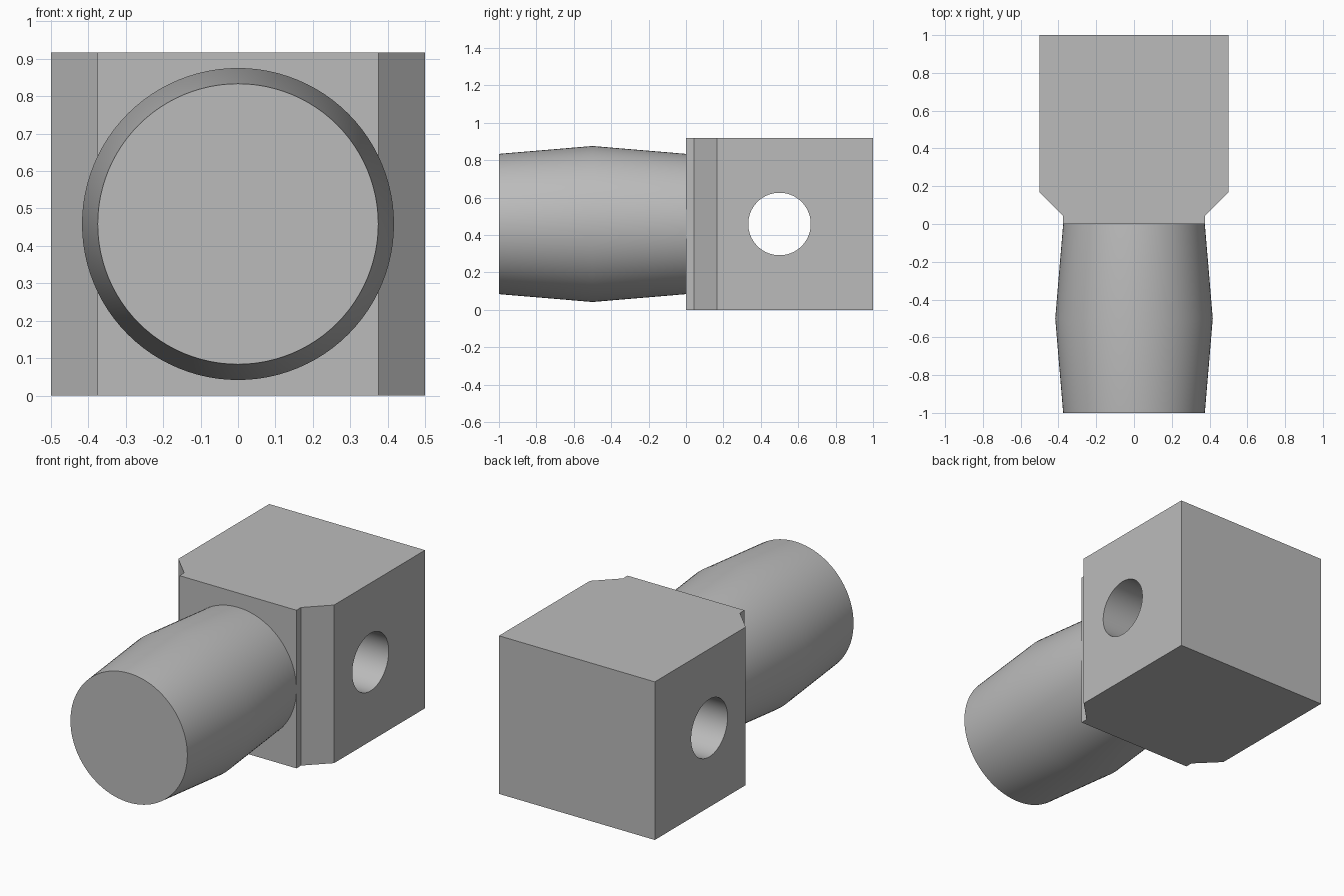
import bpy
import bmesh
import math
from mathutils import Matrix, Vector

HEIGHT = 0.917
MID = HEIGHT / 2
SEGMENTS = 96

if "Cube" in bpy.data.objects:
    bpy.data.objects.remove(bpy.data.objects["Cube"], do_unlink=True)

# One plain grey for the whole fitting
grey = bpy.data.materials.new("plain grey")
grey.use_nodes = True
colour = (0.5, 0.5, 0.5, 1)
grey.diffuse_color = colour
grey.node_tree.nodes["Principled BSDF"].inputs["Base Color"].default_value = colour


def add_object(name, bm):
    bmesh.ops.recalc_face_normals(bm, faces=bm.faces)
    mesh = bpy.data.meshes.new(name)
    bm.to_mesh(mesh)
    bm.free()
    mesh.materials.append(grey)
    obj = bpy.data.objects.new(name, mesh)
    bpy.context.collection.objects.link(obj)
    return obj


def activate(obj):
    bpy.ops.object.select_all(action="DESELECT")
    obj.select_set(True)
    bpy.context.view_layer.objects.active = obj


# Block: mirrored plan outline with a short neck and chamfers, extruded upward
half = [(0.375, 0), (0.375, 0.042), (0.5, 0.167), (0.5, 1)]
outline = half + [(-x, y) for x, y in reversed(half)]
bm = bmesh.new()
base = bm.faces.new([bm.verts.new((x, y, 0)) for x, y in outline])
top = bmesh.ops.extrude_face_region(bm, geom=[base])["geom"]
bmesh.ops.translate(bm, vec=(0, 0, HEIGHT),
                    verts=[v for v in top if isinstance(v, bmesh.types.BMVert)])
block = add_object("block", bm)

# Cross hole through the block
bm = bmesh.new()
bmesh.ops.create_cone(bm, cap_ends=True, segments=SEGMENTS, radius1=0.167,
                      radius2=0.167, depth=1.4,
                      matrix=Matrix.Translation((0, 0.5, MID))
                      @ Matrix.Rotation(math.pi / 2, 4, "Y"))
cutter = add_object("hole_cutter", bm)
cutter.hide_render = True
cut = block.modifiers.new("cross hole", "BOOLEAN")
cut.operation = "DIFFERENCE"
cut.solver = "EXACT"
cut.object = cutter
activate(block)
bpy.ops.object.modifier_apply(modifier=cut.name)
bpy.data.objects.remove(cutter, do_unlink=True)

# Shaft: barrel profile spun about the y axis, closed at the front end
bm = bmesh.new()
profile = [bm.verts.new((0, y, MID + r))
           for r, y in [(0, -1), (0.375, -1), (0.417, -0.5), (0.375, 0)]]
edges = [bm.edges.new(pair) for pair in zip(profile, profile[1:])]
bmesh.ops.spin(bm, geom=profile + edges, cent=(0, 0, MID), axis=Vector((0, 1, 0)),
               angle=math.tau, steps=SEGMENTS, use_duplicate=False)
bmesh.ops.remove_doubles(bm, verts=bm.verts, dist=0.0001)
shaft = add_object("shaft", bm)

# The open rim meets the block, so make sure the walls face outward
bm = bmesh.new()
bm.from_mesh(shaft.data)
if any(f.normal.y > 0.9 for f in bm.faces):
    bmesh.ops.reverse_faces(bm, faces=bm.faces)
bm.to_mesh(shaft.data)
bm.free()

for obj in (block, shaft):
    activate(obj)
    bpy.ops.object.shade_smooth_by_angle(angle=math.radians(30))
